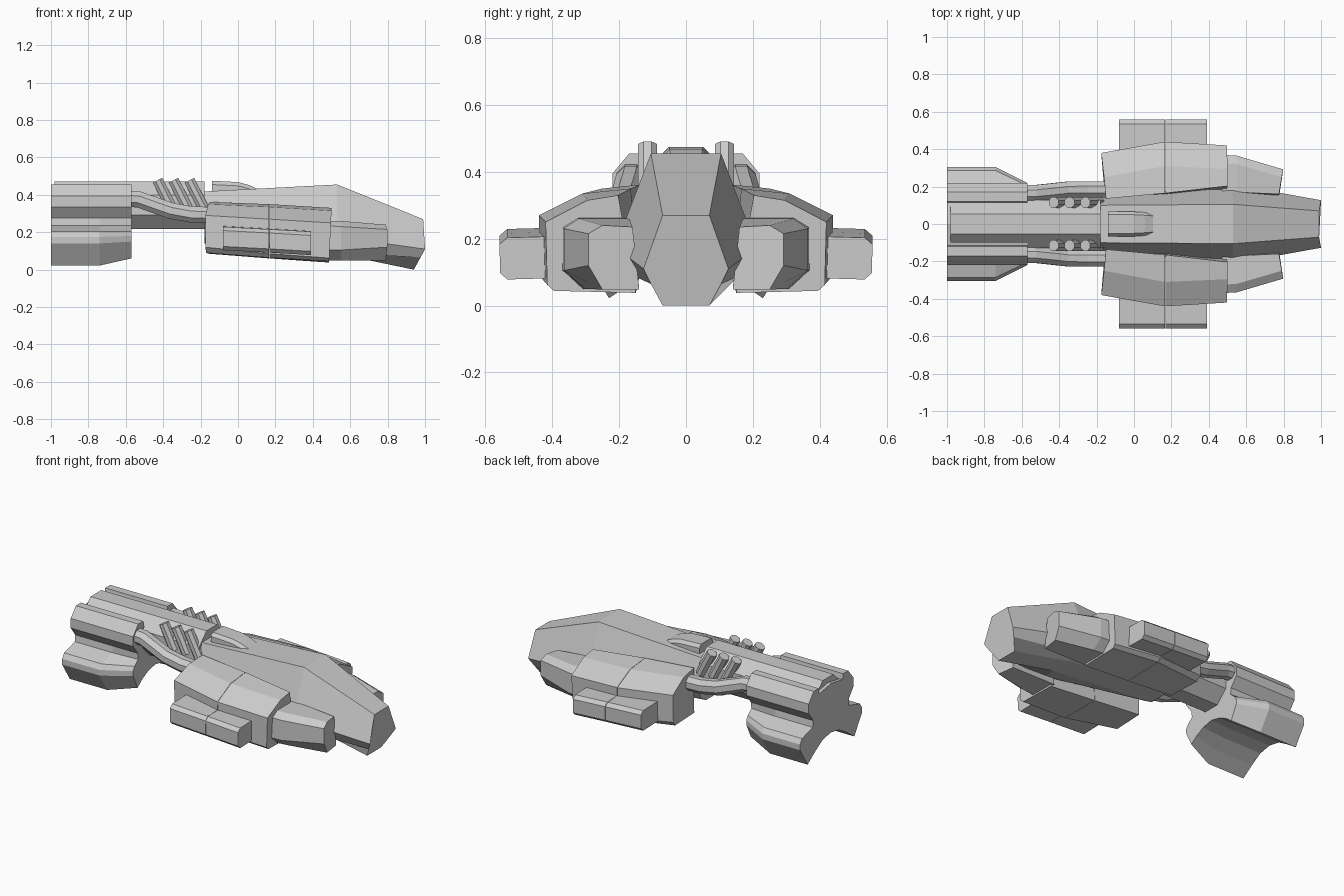
import bpy, bmesh, math
from mathutils import Vector


def loft(name, sections, mirror=False):
    """Skin a list of closed cross-sections (3D points), capped at both ends."""
    bm = bmesh.new()
    rings = [[bm.verts.new(p) for p in s] for s in sections]
    n = len(rings[0])
    for a, b in zip(rings, rings[1:]):
        for i in range(n):
            j = (i + 1) % n
            bm.faces.new((a[i], a[j], b[j], b[i]))
    bm.faces.new(rings[0])
    bm.faces.new(rings[-1])
    bmesh.ops.recalc_face_normals(bm, faces=bm.faces)
    me = bpy.data.meshes.new(name)
    bm.to_mesh(me)
    bm.free()
    ob = bpy.data.objects.new(name, me)
    bpy.context.collection.objects.link(ob)
    if mirror:
        add_mirror(ob)
    return ob


def add_mirror(ob):
    m = ob.modifiers.new("Mirror", 'MIRROR')
    m.use_axis = (False, True, False)


def at(x, pts):
    return [(x, y, z) for y, z in pts]


def both(half):
    """Complete a half section with its reflection in y."""
    return half + [(x, -y, z) for x, y, z in reversed(half)]


def disc(c, axis, r, n, turn=0.0):
    """Ring of n points around c, perpendicular to axis (in the xz plane)."""
    side = Vector((0, 1, 0))
    up = Vector(axis).normalized().cross(side)
    angles = [2 * math.pi * i / n + turn for i in range(n)]
    return [Vector(c) + r * (math.cos(t) * side + math.sin(t) * up) for t in angles]


# Central hull with drooping nose
loft("hull", [
    both(at(-0.18, [(0.10, 0.418), (0.145, 0.25), (0.11, 0.17), (0.06, 0.14)])),
    both(at(0.53, [(0.105, 0.455), (0.212, 0.175), (0.16, 0.09), (0.07, 0.085)])),
    both([(0.99, 0.07, 0.27), (1.0, 0.127, 0.11), (0.975, 0.105, 0.065), (0.94, 0.07, 0.0)]),
])

# Raised fairing on the hull roof
loft("roof_fairing", [both(at(x, [(w * 0.75, z), (w, z - 0.02), (w, 0.38)])) for x, w, z in
                      [(-0.14, 0.068, 0.475), (0.0, 0.066, 0.468), (0.06, 0.062, 0.452), (0.12, 0.056, 0.425)]])

# Octagonal spine tube
loft("spine_tube", [disc((x, 0, 0.345), (1, 0, 0), 0.138, 8, math.pi / 8) for x in (-0.98, -0.18)])

# Engine block: upper pods and flared lower fins around a shallow arch
pods = [(0.0, 0.44), (0.09, 0.425), (0.115, 0.42), (0.12, 0.455), (0.17, 0.455), (0.22, 0.395),
        (0.22, 0.335), (0.175, 0.275)]
fin = [(0.18, 0.235), (0.285, 0.205), (0.305, 0.175), (0.305, 0.14), (0.23, 0.022)]
fin_front = [(0.17, 0.235), (0.205, 0.205), (0.22, 0.18), (0.22, 0.15), (0.175, 0.06)]
arch = [(0.155, 0.075), (0.08, 0.12), (0.0, 0.135)]
arch_front = [(0.13, 0.095), (0.07, 0.125), (0.0, 0.14)]


def engine_ring(x, low):
    half = at(x, pods + low)
    return half + [(px, -y, z) for px, y, z in reversed(half[1:-1])]


loft("engine_block", [engine_ring(-1.0, fin + arch), engine_ring(-0.74, fin + arch),
                      engine_ring(-0.57, fin_front + arch_front)])

# Feed pipes from the engine to the side pods
path = [(-0.60, 0.165, 0.38), (-0.53, 0.165, 0.375), (-0.46, 0.172, 0.35), (-0.36, 0.183, 0.315),
        (-0.25, 0.185, 0.295), (-0.10, 0.185, 0.29)]
rings = []
for i, p in enumerate(path):
    d = Vector(path[min(i + 1, 5)]) - Vector(path[max(i - 1, 0)])
    rings.append(disc(p, (d.x, 0, d.z), 0.047, 8, math.pi / 8))
loft("feed_pipe", rings, mirror=True)

# Slanted exhaust stacks
for i in range(3):
    x = -0.43 + 0.085 * i
    a, b = Vector((x, 0.115, 0.478)), Vector((x + 0.075, 0.115, 0.33))
    loft(f"exhaust_stack_{i + 1}", [disc(p, b - a, 0.031, 8, math.pi / 8) for p in (a, b)], mirror=True)

# Side armour pods, bulging in the middle and split by a fine seam
back = [(-0.15, 0.135, 0.362), (-0.16, 0.25, 0.35), (-0.175, 0.38, 0.29), (-0.175, 0.375, 0.12),
        (-0.17, 0.35, 0.09), (-0.155, 0.14, 0.085)]
mid = [(0.165, 0.35), (0.31, 0.335), (0.44, 0.27), (0.435, 0.085), (0.41, 0.064), (0.145, 0.06)]
front = [(0.50, 0.203, 0.33), (0.50, 0.295, 0.315), (0.497, 0.42, 0.25), (0.488, 0.415, 0.062),
         (0.486, 0.395, 0.044), (0.486, 0.15, 0.038)]
loft("side_pod_rear", [back, at(0.166, mid)], mirror=True)
loft("side_pod_front", [at(0.168, mid), front], mirror=True)

# Tapered noses in front of the pods
loft("pod_nose", [
    at(0.47, [(0.17, 0.262), (0.325, 0.262), (0.37, 0.235), (0.37, 0.105), (0.31, 0.05), (0.14, 0.05)]),
    at(0.55, [(0.17, 0.26), (0.32, 0.26), (0.365, 0.23), (0.365, 0.105), (0.30, 0.05), (0.14, 0.05)]),
    [(0.775, 0.16, 0.235), (0.79, 0.25, 0.24), (0.798, 0.292, 0.215), (0.798, 0.292, 0.12),
     (0.79, 0.25, 0.048), (0.775, 0.14, 0.048)],
], mirror=True)

# Outrigger boxes on the pod flanks, split at the same seam
box = [(0.36, 0.23), (0.535, 0.225), (0.558, 0.205), (0.556, 0.12), (0.535, 0.10), (0.36, 0.105)]
for name, x0, z0, x1, z1 in (("side_box_rear", -0.08, 0.004, 0.166, -0.009),
                             ("side_box_front", 0.168, -0.009, 0.39, -0.022)):
    loft(name, [at(x, [(y, z + dz) for y, z in box]) for x, dz in ((x0, z0), (x1, z1))], mirror=True)
